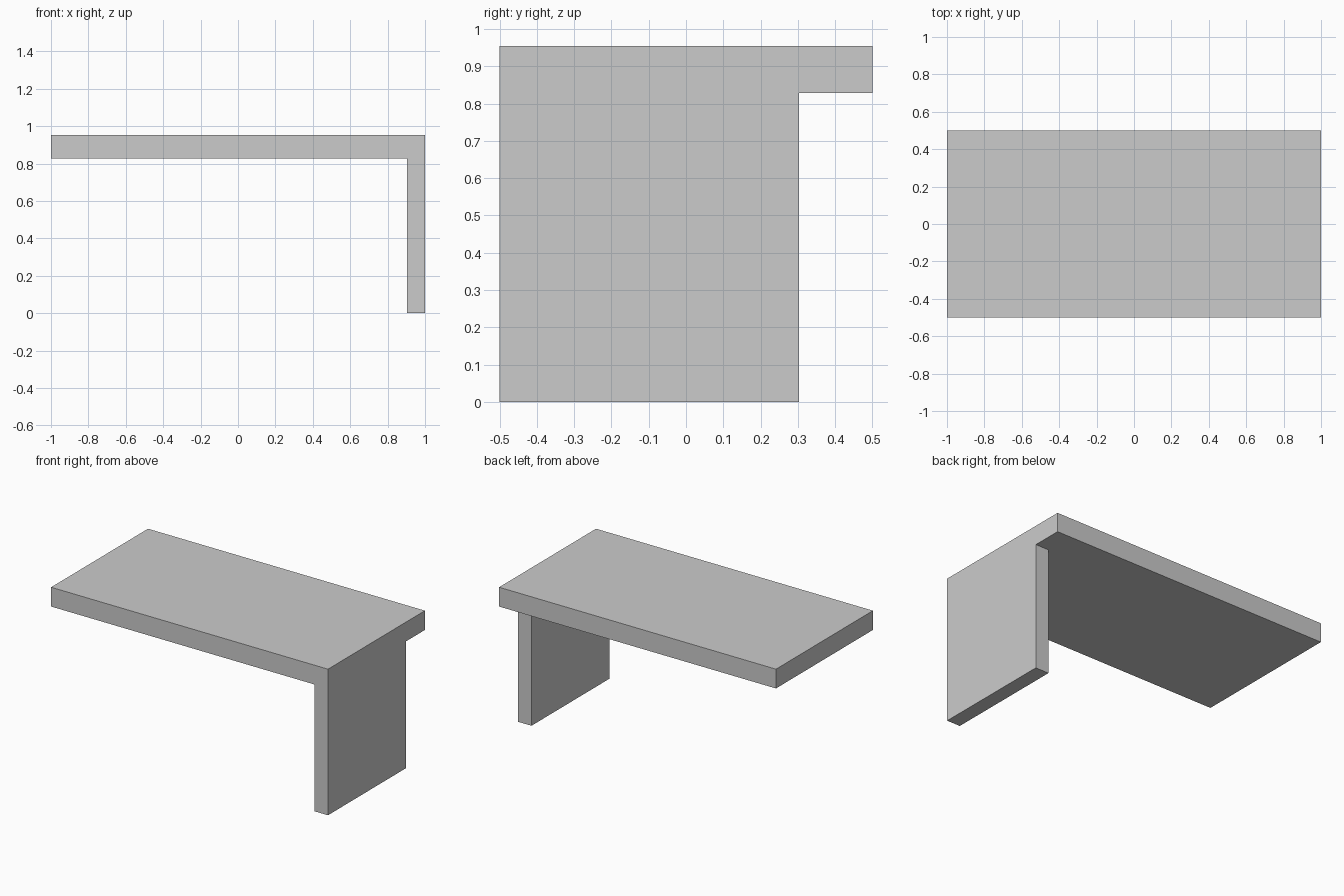
import bpy, bmesh, math
from mathutils import Vector

if "Cube" in bpy.data.objects:
    bpy.data.objects.remove(bpy.data.objects["Cube"])

TOP, UNDER = 0.954, 0.828        # slab heights
LEG_X, LEG_Y = 0.904, 0.303      # inner and rear limits of the panel leg

bm = bmesh.new()

# Table top slab
bmesh.ops.create_cube(bm, size=1)
bmesh.ops.scale(bm, vec=(2, 1, TOP - UNDER), verts=bm.verts)
bmesh.ops.translate(bm, vec=(0, 0, (TOP + UNDER) / 2), verts=bm.verts)

# Cut the slab to mark out the footprint of the leg
for co, no in (((LEG_X, 0, 0), (1, 0, 0)), ((0, LEG_Y, 0), (0, 1, 0))):
    bmesh.ops.bisect_plane(bm, geom=bm.verts[:] + bm.edges[:] + bm.faces[:],
                           plane_co=co, plane_no=no)

# Panel leg, extruded down from the underside to the floor
foot = [f for f in bm.faces if f.normal.z < -0.9
        and f.calc_center_median().x > LEG_X and f.calc_center_median().y < LEG_Y]
leg = bmesh.ops.extrude_face_region(bm, geom=foot)
bmesh.ops.delete(bm, geom=[f for f in foot if f.is_valid], context='FACES_ONLY')
bmesh.ops.translate(bm, vec=Vector((0, 0, -UNDER)),
                    verts=[v for v in leg["geom"] if isinstance(v, bmesh.types.BMVert)])

# Merge coplanar faces so the slab and leg read as one solid
bmesh.ops.dissolve_limit(bm, angle_limit=math.radians(1),
                         verts=bm.verts[:], edges=bm.edges[:])
bmesh.ops.recalc_face_normals(bm, faces=bm.faces[:])

mesh = bpy.data.meshes.new("table_top_with_panel_leg")
bm.to_mesh(mesh)
bm.free()
bpy.context.collection.objects.link(
    bpy.data.objects.new("table_top_with_panel_leg", mesh))
